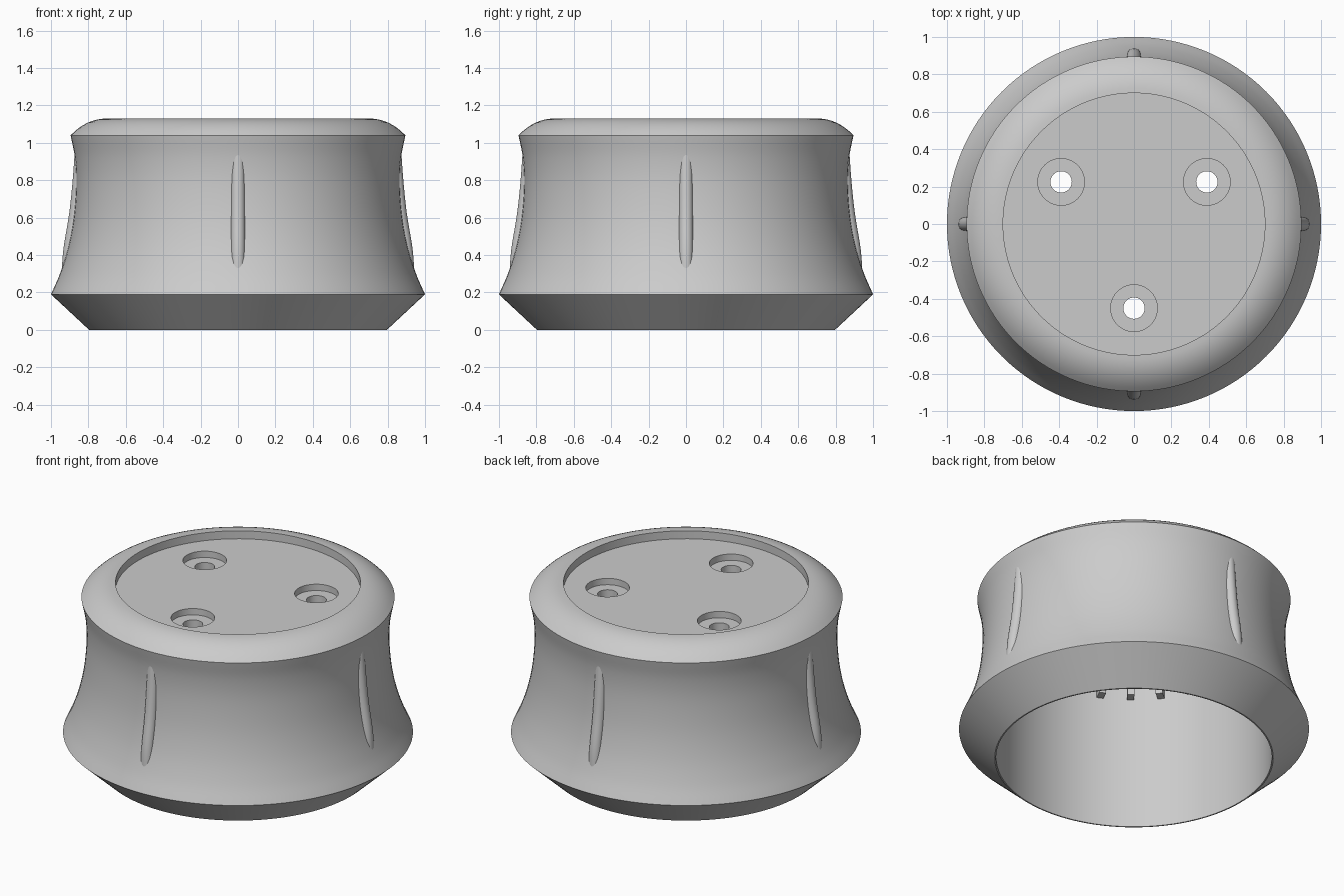
import bpy, bmesh, math
from mathutils import Vector
from mathutils.geometry import interpolate_bezier

cube = bpy.data.objects.get("Cube")
if cube:
    bpy.data.objects.remove(cube, do_unlink=True)

grey = bpy.data.materials.new("plain_grey")
grey.use_nodes = True
COLOUR = (0.6, 0.6, 0.6, 1)
grey.diffuse_color = COLOUR
grey.node_tree.nodes["Principled BSDF"].inputs["Base Color"].default_value = COLOUR


def add_object(name, bm):
    bmesh.ops.recalc_face_normals(bm, faces=bm.faces)
    mesh = bpy.data.meshes.new(name)
    bm.to_mesh(mesh)
    bm.free()
    mesh.materials.append(grey)
    obj = bpy.data.objects.new(name, mesh)
    bpy.context.collection.objects.link(obj)
    return obj


def lathe(name, profile, steps, centre=(0, 0)):
    bm = bmesh.new()
    verts = [bm.verts.new((r, 0, z)) for r, z in profile]
    edges = [bm.edges.new(pair) for pair in zip(verts, verts[1:])]
    bmesh.ops.spin(bm, geom=verts + edges, cent=(0, 0, 0), axis=(0, 0, 1),
                   angle=math.tau, steps=steps, use_duplicate=False)
    bmesh.ops.remove_doubles(bm, verts=bm.verts, dist=0.0002)
    bmesh.ops.translate(bm, verts=bm.verts, vec=(*centre, 0))
    return add_object(name, bm)


def smooth_path(points, per_span=5):
    """Smooth curve passing through the given (radius, height) points."""
    pts = [Vector((r, 0, z)) for r, z in points]
    ext = [2 * pts[0] - pts[1]] + pts + [2 * pts[-1] - pts[-2]]
    out = []
    for a, b, c, d in zip(ext, ext[1:], ext[2:], ext[3:]):
        out += interpolate_bezier(b, b + (c - a) / 6, c - (d - b) / 6, c, per_span + 1)[:-1]
    return [(p.x, p.z) for p in out + [pts[-1]]]


# Hollow knob shell: waisted wall, rounded shoulder, recessed top
wall = smooth_path([(0.895, 1.04), (0.872, 0.92), (0.865, 0.78), (0.878, 0.6),
                    (0.908, 0.44), (0.952, 0.3), (1.0, 0.19)])
shoulder = []
for i in range(8):
    t = i / 8
    p = (1 - t) ** 2 * Vector((0.7, 1.13)) + 2 * t * (1 - t) * Vector((0.81, 1.13)) \
        + t * t * Vector((0.895, 1.04))
    shoulder.append((p.x, p.y))
CEILING, BORE = 0.98, 0.788
shell = lathe("knob_shell", [(0, 1.08), (0.7, 1.08)] + shoulder + wall
              + [(0.796, 0), (BORE, 0), (BORE, CEILING), (0, CEILING)], 128)

# Three counterbored screw holes
for i in range(3):
    a = math.radians(-90 + 120 * i)
    hole = lathe("hole_cutter", [(0, 1.2), (0.125, 1.2), (0.125, 1.04),
                                 (0.057, 1.04), (0.057, 0.9), (0, 0.9)], 40,
                 (0.45 * math.cos(a), 0.45 * math.sin(a)))
    hole.hide_render = True
    mod = shell.modifiers.new("screw_hole", 'BOOLEAN')
    mod.object, mod.operation, mod.solver = hole, 'DIFFERENCE', 'EXACT'
    bpy.context.view_layer.objects.active = shell
    bpy.ops.object.modifier_apply(modifier=mod.name)
    bpy.data.objects.remove(hole, do_unlink=True)

# Four slim raised grip ridges whose ends sink into the wall
RIDGE = 0.0375
spine = smooth_path([(0.945, 0.24), (0.935, 0.42), (0.903, 0.62),
                     (0.884, 0.8), (0.872, 0.97)])
bm = bmesh.new()
rings = []
for r, z in spine:
    ring = [bm.verts.new((r - RIDGE + RIDGE * math.cos(k * math.tau / 20),
                          RIDGE * math.sin(k * math.tau / 20), z)) for k in range(20)]
    rings.append(ring)
for low, high in zip(rings, rings[1:]):
    for k in range(20):
        n = (k + 1) % 20
        bm.faces.new((low[k], low[n], high[n], high[k]))
bm.faces.new(rings[0])
bm.faces.new(rings[-1])
ridge = add_object("grip_ridge", bm)
ridges = [ridge]
for i in range(1, 4):
    twin = ridge.copy()
    twin.rotation_euler.z = i * math.pi / 2
    bpy.context.collection.objects.link(twin)
    ridges.append(twin)

# Ring of short ribs under the ceiling, against the bore
bm = bmesh.new()
COUNT, BOTTOM = 28, 0.835
for i in range(COUNT):
    box = bmesh.ops.create_cube(bm, size=1)["verts"]
    bmesh.ops.scale(bm, verts=box, vec=(0.075, 0.04, CEILING - BOTTOM + 0.01))
    bmesh.ops.translate(bm, verts=box, vec=(0.762, 0, (CEILING + BOTTOM + 0.01) / 2))
    a = i * math.tau / COUNT
    for v in box:
        x, y = v.co.x, v.co.y
        v.co.x = x * math.cos(a) - y * math.sin(a)
        v.co.y = x * math.sin(a) + y * math.cos(a)
add_object("inner_ribs", bm)

# Smooth curved surfaces, keep rims crisp
bpy.ops.object.select_all(action='DESELECT')
for obj in (shell, ridge):
    obj.select_set(True)
bpy.context.view_layer.objects.active = shell
bpy.ops.object.shade_smooth_by_angle(angle=math.radians(25))
